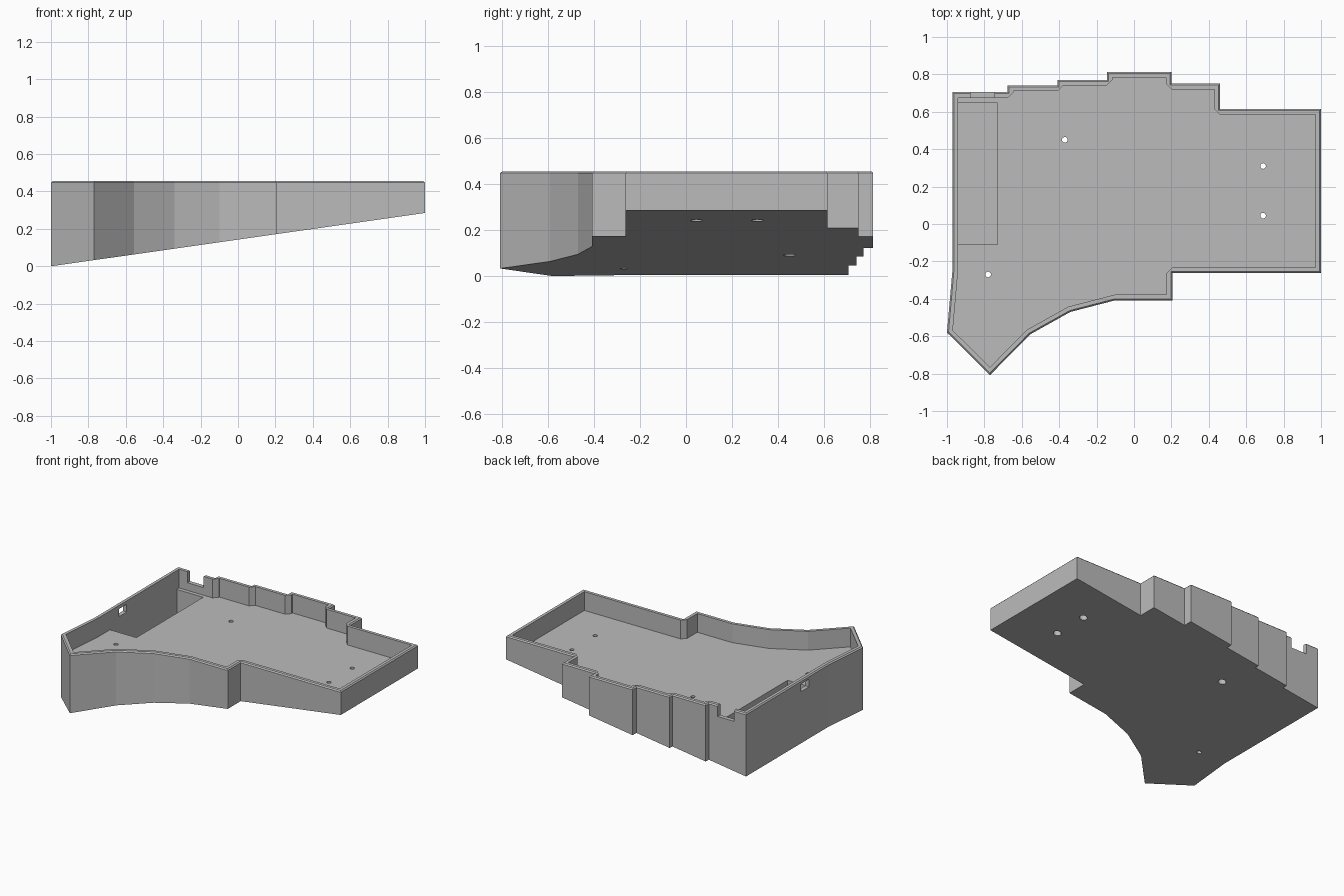
import bpy, bmesh
from mathutils import Vector

cube = bpy.data.objects.get("Cube")
if cube:
    bpy.data.objects.remove(cube, do_unlink=True)

TOP, FLOOR, WALL, CHAMFER, SLOPE = 0.455, 0.32, 0.03, 0.008, 0.1425

# Outer plan, counter-clockwise from the back left corner
OUTLINE = [(-0.97, 0.705), (-0.97, -0.24), (-1, -0.58), (-0.77, -0.808),
           (-0.555, -0.59), (-0.34, -0.47), (-0.1, -0.408), (0.205, -0.408),
           (0.205, -0.262), (1, -0.262), (1, 0.615), (0.46, 0.615),
           (0.46, 0.75), (0.2, 0.75), (0.2, 0.813), (-0.145, 0.813),
           (-0.145, 0.77), (-0.41, 0.77), (-0.41, 0.74), (-0.675, 0.74),
           (-0.675, 0.705)]


def inset(points, dist, cut_reflex):
    """Offset a plan inwards; sharp reflex corners can be cut off."""
    pts = [Vector(p) for p in points]
    out = []
    for i, p in enumerate(pts):
        a = (p - pts[i - 1]).normalized()
        b = (pts[(i + 1) % len(pts)] - p).normalized()
        na, nb = Vector((-a.y, a.x)), Vector((-b.y, b.x))
        if cut_reflex and a.cross(b) < -0.5:
            out += [p + na * dist, p + nb * dist]
        else:
            out.append(p + (na + nb) * dist / (1 + na.dot(nb)))
    return out


def loft(name, rings):
    """Closed solid through matching rings, listed from bottom to top."""
    bm = bmesh.new()
    loops = [[bm.verts.new(p) for p in ring] for ring in rings]
    bm.faces.new(loops[0][::-1])
    bm.faces.new(loops[-1])
    n = len(loops[0])
    for low, high in zip(loops, loops[1:]):
        for i in range(n):
            j = (i + 1) % n
            bm.faces.new((low[i], low[j], high[j], high[i]))
    bmesh.ops.recalc_face_normals(bm, faces=bm.faces)
    mesh = bpy.data.meshes.new(name)
    bm.to_mesh(mesh)
    bm.free()
    obj = bpy.data.objects.new(name, mesh)
    bpy.context.scene.collection.objects.link(obj)
    return obj


def prism(name, plan, z0, z1):
    return loft(name, [[(x, y, z) for x, y in plan] for z in (z0, z1)])


def box(name, x0, x1, y0, y1, z0, z1):
    return prism(name, [(x0, y0), (x1, y0), (x1, y1), (x0, y1)], z0, z1)


def rod(name, x, y, radius, z0, z1):
    bm = bmesh.new()
    bmesh.ops.create_cone(bm, cap_ends=True, segments=24, radius1=radius,
                          radius2=radius, depth=z1 - z0)
    bmesh.ops.translate(bm, verts=bm.verts, vec=(x, y, (z0 + z1) / 2))
    mesh = bpy.data.meshes.new(name)
    bm.to_mesh(mesh)
    bm.free()
    obj = bpy.data.objects.new(name, mesh)
    bpy.context.scene.collection.objects.link(obj)
    return obj


# Wedge body with sloping underside and chamfered rim
case = loft("keyboard_case", [
    [(x, y, SLOPE * (x + 1)) for x, y in OUTLINE],
    [(x, y, TOP - CHAMFER) for x, y in OUTLINE],
    [(x, y, TOP) for x, y in inset(OUTLINE, CHAMFER, False)]])

grey = bpy.data.materials.new("light_grey_plastic")
grey.use_nodes = True
grey.diffuse_color = (0.5, 0.5, 0.5, 1)
grey.node_tree.nodes["Principled BSDF"].inputs["Base Color"].default_value = (0.5, 0.5, 0.5, 1)
case.data.materials.append(grey)

# Tray, deep side pocket, back cable notch and left wall port
cutters = [
    prism("tray_cutter", inset(OUTLINE, WALL, True), FLOOR, 0.6),
    box("pocket_cutter", -0.94, -0.73, -0.11, 0.648, 0.075, 0.4),
    box("notch_cutter", -0.875, -0.745, 0.66, 0.75, 0.375, 0.6),
    box("port_cutter", -1.05, -0.92, -0.01, 0.08, 0.375, 0.43),
]

# Screw holes, three with a wider bore from below
for x, y, wide in [(-0.37, 0.45, True), (0.69, 0.31, True),
                   (0.69, 0.045, True), (-0.78, -0.27, False)]:
    cutters.append(rod("screw_hole_cutter", x, y, 0.015, -0.1, 0.4))
    if wide:
        cutters.append(rod("screw_bore_cutter", x, y, 0.026, -0.11, 0.29))

for cutter in cutters:
    cutter.hide_render = True
    mod = case.modifiers.new(cutter.name, "BOOLEAN")
    mod.operation = "DIFFERENCE"
    mod.solver = "EXACT"
    mod.object = cutter

# Bake the cuts and drop the cutters
bpy.context.view_layer.update()
graph = bpy.context.evaluated_depsgraph_get()
baked = bpy.data.meshes.new_from_object(case.evaluated_get(graph))
case.modifiers.clear()
case.data = baked
baked.materials.clear()
baked.materials.append(grey)
for face in baked.polygons:
    face.material_index = 0
for cutter in cutters:
    bpy.data.objects.remove(cutter, do_unlink=True)
